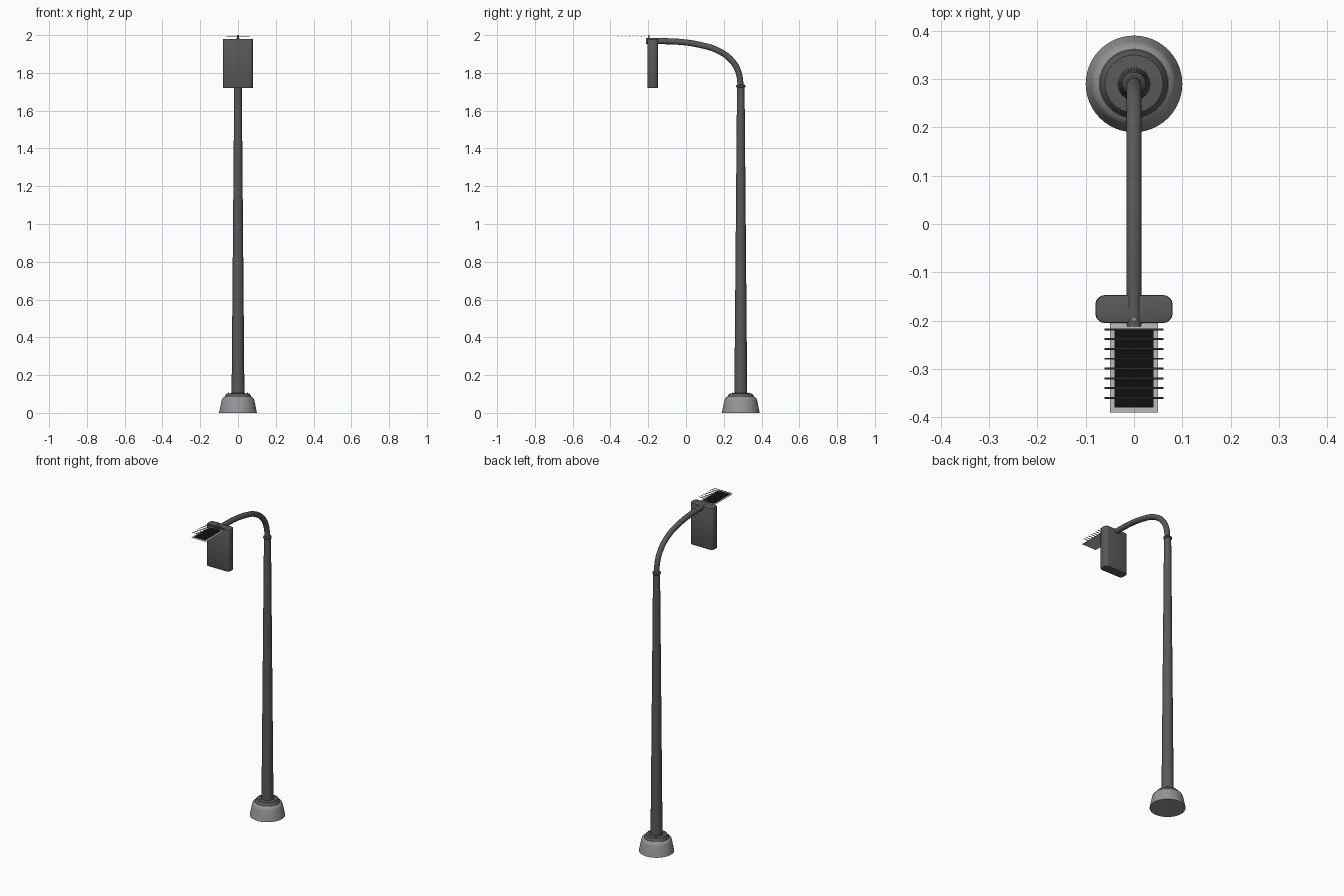
import bpy, bmesh, math
from mathutils import Vector

if "Cube" in bpy.data.objects:
    bpy.data.objects.remove(bpy.data.objects["Cube"])

POLE_Y = 0.29


def material(name, rgb):
    m = bpy.data.materials.new(name)
    m.diffuse_color = (*rgb, 1)
    m.use_nodes = True
    m.node_tree.nodes["Principled BSDF"].inputs["Base Color"].default_value = m.diffuse_color
    return m


METAL = material("dark_metal", (0.10, 0.10, 0.10))
CONCRETE = material("concrete", (0.3, 0.3, 0.3))
BLACK = material("black_cells", (0.005, 0.005, 0.005))
FRAME = material("pale_frame", (0.5, 0.5, 0.5))


def finish(ob, name, mat, smooth=True):
    ob.name = name
    ob.data.materials.append(mat)
    if smooth:
        bpy.ops.object.select_all(action='DESELECT')
        ob.select_set(True)
        bpy.context.view_layer.objects.active = ob
        bpy.ops.object.shade_smooth_by_angle(angle=math.radians(35))
    return ob


def from_bmesh(bm, name, mat, loc=(0, 0, 0), smooth=True):
    bmesh.ops.recalc_face_normals(bm, faces=bm.faces)
    me = bpy.data.meshes.new(name)
    bm.to_mesh(me)
    bm.free()
    ob = bpy.data.objects.new(name, me)
    ob.location = loc
    bpy.context.collection.objects.link(ob)
    return finish(ob, name, mat, smooth)


def lathe(name, profile, mat, sides=48, y=POLE_Y):
    """Stack rings of (radius, z) and cap both ends."""
    bm = bmesh.new()
    rings = [[bm.verts.new((r * math.cos(2 * math.pi * i / sides),
                            r * math.sin(2 * math.pi * i / sides), z))
              for i in range(sides)] for r, z in profile]
    for a, b in zip(rings, rings[1:]):
        for i in range(sides):
            j = (i + 1) % sides
            bm.faces.new((a[i], a[j], b[j], b[i]))
    bm.faces.new(rings[0])
    bm.faces.new(rings[-1])
    return from_bmesh(bm, name, mat, (0, y, 0))


def rod(name, r, length, loc, rot, mat, sides=8):
    bpy.ops.mesh.primitive_cylinder_add(vertices=sides, radius=r, depth=length,
                                        location=loc, rotation=rot)
    return finish(bpy.context.object, name, mat)


def sheet(name, hx, y0, y1, z, mat):
    bm = bmesh.new()
    bm.faces.new([bm.verts.new(p) for p in
                  ((-hx, y0, z), (hx, y0, z), (hx, y1, z), (-hx, y1, z))])
    return from_bmesh(bm, name, mat, smooth=False)


# Base, flange and tapered pole
lathe("concrete_base", [(0.1, 0), (0.087, 0.065), (0.082, 0.078),
                        (0.072, 0.085)], CONCRETE)
lathe("base_flange", [(0.071, 0.083), (0.069, 0.09), (0.06, 0.102),
                      (0.04, 0.104)], METAL)
lathe("pole", [(0.034, 0.1), (0.02, 1.73)], METAL, 32)
lathe("pole_collar", [(0.02, 1.722), (0.024, 1.726), (0.024, 1.733),
                      (0.019, 1.738)], METAL, 32)

# Flange bolts
for i in range(6):
    a = math.tau * i / 6
    rod(f"flange_bolt_{i + 1}", 0.003, 0.006,
        (0.051 * math.cos(a), POLE_Y + 0.051 * math.sin(a), 0.105),
        (0, 0, 0), CONCRETE)

# Curved arm
path = [(0.29, 1.72), (0.279, 1.80), (0.245, 1.862), (0.17, 1.918),
        (0.075, 1.948), (-0.03, 1.964), (-0.13, 1.968), (-0.212, 1.968)]
cu = bpy.data.curves.new("arm", 'CURVE')
cu.dimensions = '3D'
cu.bevel_depth = 0.016
cu.bevel_resolution = 6
cu.use_fill_caps = True
sp = cu.splines.new('BEZIER')
sp.resolution_u = 8
sp.bezier_points.add(len(path) - 1)
for bp, (y, z) in zip(sp.bezier_points, path):
    bp.co = (0, y, z)
    bp.handle_left_type = bp.handle_right_type = 'AUTO'
arm = bpy.data.objects.new("arm", cu)
bpy.context.collection.objects.link(arm)
bpy.ops.object.select_all(action='DESELECT')
arm.select_set(True)
bpy.context.view_layer.objects.active = arm
bpy.ops.object.convert(target='MESH')
finish(bpy.context.object, "arm", METAL)

# Lamp housing: rounded upright corners, then softened rims
bm = bmesh.new()
bmesh.ops.create_cube(bm, size=1)
bmesh.ops.scale(bm, vec=Vector((0.16, 0.058, 0.26)), verts=bm.verts)
upright = [e for e in bm.edges if abs(e.verts[0].co.z - e.verts[1].co.z) > 0.1]
bmesh.ops.bevel(bm, geom=upright, offset=0.02, segments=4, profile=0.5,
                affect='EDGES')
rims = [e for e in bm.edges if abs(e.verts[0].co.z - e.verts[1].co.z) < 0.01]
bmesh.ops.bevel(bm, geom=rims, offset=0.004, segments=2, profile=0.5,
                affect='EDGES')
from_bmesh(bm, "lamp_housing", METAL, (0, -0.176, 1.85))

# Pin through the arm tip
rod("arm_pin", 0.005, 0.045, (0, -0.197, 1.9775), (0, 0, 0), CONCRETE, 16)

# Solar panel: pale sheet with a black cell area
sheet("panel_frame", 0.05, -0.39, -0.2, 1.973, FRAME)
sheet("panel_cells", 0.04, -0.38, -0.217, 1.9745, BLACK)

# Guard wires across the panel
for i in range(8):
    rod(f"panel_wire_{i + 1}", 0.002, 0.122, (0, -0.218 - 0.0203 * i, 1.991),
        (0, math.pi / 2, 0), METAL)
